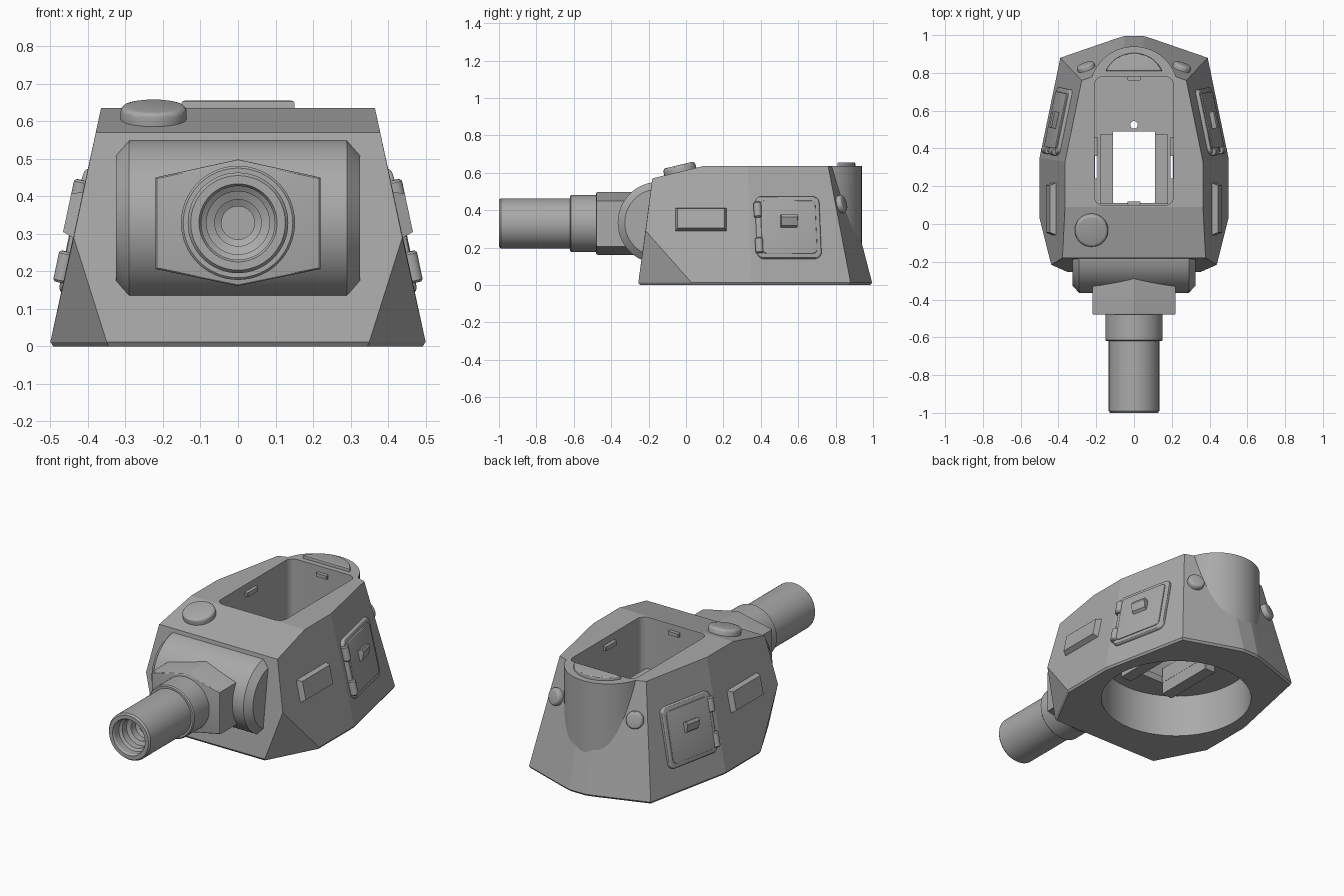
import bpy, bmesh, math
from mathutils import Matrix, Vector

old = bpy.data.objects.get("Cube")
if old:
    bpy.data.objects.remove(old, do_unlink=True)

paint = bpy.data.materials.new("plain_grey")
paint.use_nodes = True
GREY = (0.4, 0.4, 0.4, 1)
paint.diffuse_color = GREY
paint.node_tree.nodes["Principled BSDF"].inputs["Base Color"].default_value = GREY


def finish(name, bm, matrix=None, angle=30):
    """Turn a bmesh into a shaded, painted object."""
    if matrix:
        bm.transform(matrix)
    bmesh.ops.recalc_face_normals(bm, faces=bm.faces)
    me = bpy.data.meshes.new(name)
    bm.to_mesh(me)
    bm.free()
    me.materials.append(paint)
    ob = bpy.data.objects.new(name, me)
    bpy.context.collection.objects.link(ob)
    smooth(ob, angle)
    return ob


def smooth(ob, angle):
    bpy.ops.object.select_all(action='DESELECT')
    ob.select_set(True)
    bpy.context.view_layer.objects.active = ob
    bpy.ops.object.shade_smooth_by_angle(angle=math.radians(angle))


def extrude(name, outline, depth, matrix=None, bevel=0, angle=30):
    """Extrude a 2D outline along local z, with the top rim rounded."""
    bm = bmesh.new()
    face = bm.faces.new([bm.verts.new((x, y, 0)) for x, y in outline])
    ext = bmesh.ops.extrude_face_region(bm, geom=[face])
    top = [v for v in ext["geom"] if isinstance(v, bmesh.types.BMVert)]
    bmesh.ops.translate(bm, verts=top, vec=(0, 0, depth))
    if bevel:
        rim = [e for e in bm.edges if all(v in top for v in e.verts)]
        bmesh.ops.bevel(bm, geom=rim, offset=bevel, segments=3, profile=0.5, affect='EDGES')
    return finish(name, bm, matrix, angle)


def lathe(name, profile, matrix, steps=64):
    """Spin (radius, height) points around local z."""
    bm = bmesh.new()
    vs = [bm.verts.new((r, 0, h)) for r, h in profile]
    es = [bm.edges.new(p) for p in zip(vs, vs[1:])]
    bmesh.ops.spin(bm, geom=vs + es, cent=(0, 0, 0), axis=(0, 0, 1),
                   angle=math.tau, steps=steps)
    bmesh.ops.remove_doubles(bm, verts=bm.verts, dist=1e-5)
    return finish(name, bm, matrix)


def rounded(w, h, r, n=5):
    """Outline of a rounded rectangle centred on the origin."""
    pts = []
    for k, (sx, sy) in enumerate(((1, 1), (-1, 1), (-1, -1), (1, -1))):
        for i in range(n + 1):
            a = math.pi / 2 * (k + i / n)
            pts.append((sx * (w / 2 - r) + r * math.cos(a), sy * (h / 2 - r) + r * math.sin(a)))
    return pts


def disc(radius, n=64):
    return [(radius * math.cos(math.tau * i / n), radius * math.sin(math.tau * i / n))
            for i in range(n)]


def at(x, y, z):
    return Matrix.Translation((x, y, z))


def on_plane(point, normal):
    """Frame on a wall: local x level, local y up the wall, local z outward."""
    w = Vector(normal).normalized()
    u = Vector((0, 0, 1)).cross(w).normalized()
    v = w.cross(u)
    return at(*point) @ Matrix((u, v, w)).transposed().to_4x4()


def boolean(target, tool, op):
    mod = target.modifiers.new(op, 'BOOLEAN')
    mod.operation, mod.object, mod.solver = op, tool, 'EXACT'
    bpy.context.view_layer.objects.active = target
    bpy.ops.object.modifier_apply(modifier=mod.name)
    bpy.data.objects.remove(tool, do_unlink=True)


# Hull: faceted shell from its corner points
base = [(0.35, -0.255), (0.5, 0.03), (0.5, 0.35), (0.39, 0.88), (0.1, 0.98), (0.05, 0.995)]
corners = [(x, y, 0.012) for x, y in base]
corners += [(x * 0.985, y * 0.985 + 0.005, 0) for x, y in base]
corners += [(0.438, -0.216, 0.29), (0.379, -0.18, 0.57), (0.365, 0.09, 0.635),
            (0.365, 0.33, 0.635), (0.277, 0.76, 0.635), (0.1, 0.822, 0.635), (0.05, 0.833, 0.635)]
bm = bmesh.new()
for x, y, z in corners:
    for s in (1, -1):
        bm.verts.new((s * x, y, z))
bmesh.ops.convex_hull(bm, input=bm.verts)
bmesh.ops.dissolve_limit(bm, angle_limit=math.radians(1), verts=bm.verts, edges=bm.edges)
hull = finish("turret_hull", bm)

# Rounded rear bulge, ring opening, crew well and floor openings
boolean(hull, extrude("bulge", disc(0.235, 96), 0.535, at(0, 0.705, 0.1)), 'UNION')
boolean(hull, extrude("ring_cut", disc(0.41, 96), 0.35, at(0, 0.36, -0.1)), 'DIFFERENCE')
boolean(hull, extrude("well_cut", rounded(0.42, 0.68, 0.045), 0.6, at(0, 0.44, 0.29)), 'DIFFERENCE')
boolean(hull, extrude("floor_cut", rounded(0.22, 0.38, 0.003, 1), 0.2, at(0, 0.3, 0.15)), 'DIFFERENCE')
boolean(hull, extrude("drain_cut", disc(0.02, 16), 0.2, at(0, 0.525, 0.15)), 'DIFFERENCE')
for s in (1, -1):
    boolean(hull, extrude("slot_cut", rounded(0.015, 0.22, 0.002, 1), 0.2,
                          at(s * 0.2, 0.35, 0.15)), 'DIFFERENCE')
smooth(hull, 10)

# Well fittings: side panels beside the floor opening and small latches under the rim
for s, side in ((1, "left"), (-1, "right")):
    extrude(side + "_floor_panel", rounded(0.07, 0.37, 0.004, 1), 0.16, at(s * 0.146, 0.29, 0.18))
    extrude(side + "_latch", rounded(0.02, 0.1, 0.004, 1), 0.025, at(s * 0.2, 0.41, 0.57))
for name, y in (("front_latch", 0.11), ("rear_latch", 0.77)):
    extrude(name, rounded(0.07, 0.02, 0.004, 1), 0.02, at(0, y, 0.58))

# Mantlet: sideways drum with chamfered ends, trimmed inside the hull
bm = bmesh.new()
for r, half in ((0.218, 0.29), (0.18, 0.325)):
    for x in (half, -half):
        bmesh.ops.create_circle(bm, segments=96, radius=r,
                                matrix=at(x, -0.147, 0.333) @ Matrix.Rotation(math.pi / 2, 4, 'Y'))
bmesh.ops.convex_hull(bm, input=bm.verts)
bmesh.ops.bisect_plane(bm, geom=bm.verts[:] + bm.edges[:] + bm.faces[:],
                       plane_co=(0, -0.1, 0), plane_no=(0, 1, 0), clear_outer=True)
bmesh.ops.holes_fill(bm, edges=[e for e in bm.edges if e.is_boundary])
bmesh.ops.dissolve_limit(bm, angle_limit=0.01, verts=bm.verts, edges=bm.edges)
finish("mantlet", bm, angle=20)

# Gun: six-sided block, collar and hollow barrel, local z pointing forward
forward = Matrix.Rotation(math.pi / 2, 4, 'X')
hexagon = [(0.22, -0.127), (0.22, 0.117), (0, 0.165), (-0.22, 0.117), (-0.22, -0.127), (0, -0.172)]
extrude("gun_block", hexagon, 0.28, at(0, -0.2, 0.333) @ forward, 0.008, 20)
gun = at(0, 0, 0.329) @ forward
lathe("barrel_collar", [(0, 0.46), (0.152, 0.46), (0.152, 0.614), (0.146, 0.62), (0, 0.62)], gun)
lathe("barrel", [(0.134, 0.6), (0.134, 0.99), (0.126, 1), (0.104, 1), (0.098, 0.99),
                 (0.098, 0.95), (0.084, 0.94), (0.084, 0.9), (0.062, 0.89), (0.062, 0.85),
                 (0.044, 0.84), (0.044, 0.64), (0, 0.64)], gun)

# Roof: domed cap on the sloping front, and half-round plate at the rear
slope = math.atan2(0.065, 0.27)
extrude("roof_cap", disc(0.088), 0.038,
        at(-0.225, -0.03, 0.604) @ Matrix.Rotation(slope, 4, 'X'), 0.016)
half = math.asin(0.15 / 0.166)
arc = [(0.166 * math.sin(half * t / 16), 0.739 + 0.166 * math.cos(half * t / 16))
       for t in range(16, -17, -1)]
extrude("rear_roof_plate", arc, 0.025, at(0, 0, 0.63), 0.006)

# Side and rear fittings, repeated on both sides
for s, side in ((1, "left"), (-1, "right")):
    # long raised block with sloped edges
    wall = on_plane((s * 0.426, 0.08, 0.35), (s, 0, 0.2126))
    bm = bmesh.new()
    bmesh.ops.create_cube(bm, size=1, matrix=Matrix.Diagonal((0.3, 0.145, 0.06, 1)))
    for v in bm.verts:
        if v.co.z > 0:
            v.co.x -= math.copysign(0.025, v.co.x)
            v.co.y -= math.copysign(0.02, v.co.y)
    finish(side + "_side_block", bm, wall)

    # access hatch with a raised rim, hinges and handle
    y, z = 0.545, 0.305
    x = (0.3035 - 0.11 * y - 0.116 * z) / 0.53
    wall = on_plane((s * x, y, z), (s * 0.53, 0.11, 0.116))
    extrude(side + "_hatch_frame", rounded(0.35, 0.34, 0.035), 0.03, wall @ at(0, 0, -0.01), 0.01)
    extrude(side + "_hatch_panel", rounded(0.30, 0.29, 0.025), 0.016, wall @ at(0, 0, 0.01), 0.004)
    for end, up in (("upper", 0.095), ("lower", -0.1)):
        lathe(side + "_" + end + "_hinge",
              [(0, -0.042), (0.016, -0.042), (0.021, -0.036), (0.021, 0.036), (0.016, 0.042), (0, 0.042)],
              wall @ at(-s * 0.165, up, 0.018) @ Matrix.Rotation(math.pi / 2, 4, 'X'), 24)
    wedge = [(-0.03, 0), (0.03, 0), (0.04, 0.03), (0.022, 0.036), (-0.02, 0.02)]
    extrude(side + "_hatch_handle", wedge, 0.09,
            wall @ at(-0.045, 0.025, 0.022) @ Matrix.Rotation(math.pi / 2, 4, 'Y')
            @ Matrix.Rotation(math.pi / 2, 4, 'Z'), 0.003)

    # round rear boss
    extrude(side + "_rear_boss", disc(0.048, 40), 0.045,
            on_plane((s * 0.25, 0.82, 0.43), (s * 0.105, 0.29, 0.0735)) @ at(0, 0, -0.015), 0.014)
